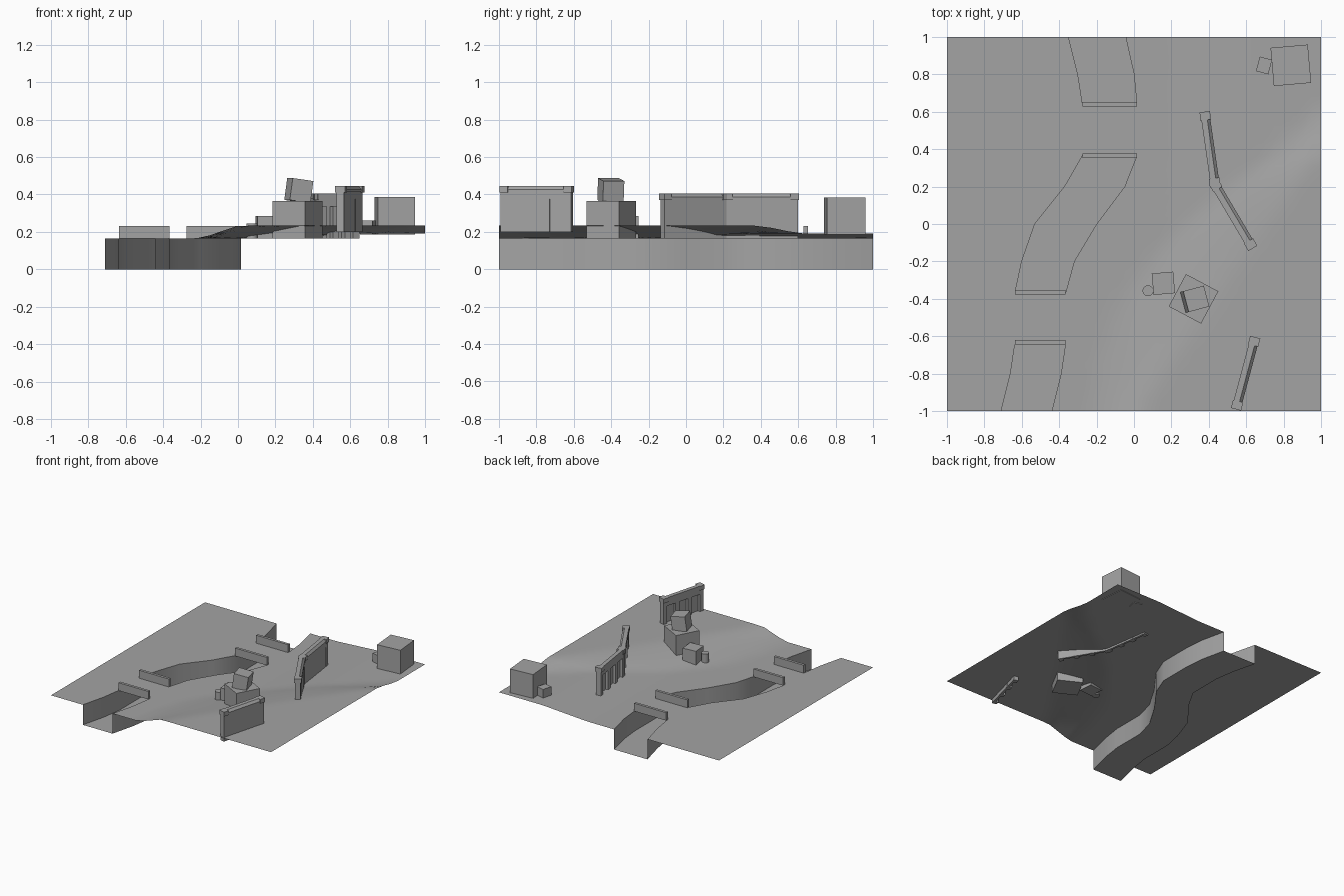
import bpy, bmesh, math
from mathutils import Matrix, Vector

if "Cube" in bpy.data.objects:
    bpy.data.objects.remove(bpy.data.objects["Cube"])

stone = bpy.data.materials.new("plain grey stone")
stone.use_nodes = True
GREY = (0.37, 0.37, 0.37, 1)
stone.diffuse_color = GREY
stone.node_tree.nodes["Principled BSDF"].inputs["Base Color"].default_value = GREY

GROUND = 0.165


def finish(bm, name, smooth=False):
    mesh = bpy.data.meshes.new(name)
    bm.to_mesh(mesh)
    bm.free()
    mesh.materials.append(stone)
    obj = bpy.data.objects.new(name, mesh)
    bpy.context.collection.objects.link(obj)
    if smooth:
        bpy.ops.object.select_all(action='DESELECT')
        bpy.context.view_layer.objects.active = obj
        obj.select_set(True)
        bpy.ops.object.shade_smooth_by_angle(angle=math.radians(30))
    return obj


def add_box(bm, size, centre, frame=Matrix()):
    place = frame @ Matrix.Translation(centre) @ Matrix.Diagonal((*size, 1))
    bmesh.ops.create_cube(bm, size=1, matrix=place)


def block(name, x, y, width, depth, low, high, turn=0, tilt=0):
    bm = bmesh.new()
    frame = (Matrix.Translation((x, y, (low + high) / 2))
             @ Matrix.Rotation(math.radians(turn), 4, 'Z')
             @ Matrix.Rotation(math.radians(tilt), 4, 'Y'))
    add_box(bm, (width, depth, high - low), (0, 0, 0), frame)
    return finish(bm, name)


# Canal banks: y, left bank x, right bank x
BANKS = [(-1, -.71, -.44), (-.8, -.66, -.39), (-.632, -.635, -.365),
         (-.365, -.635, -.365), (-.2, -.6, -.32), (0, -.53, -.2),
         (.2, -.37, -.05), (.365, -.275, .015), (.64, -.275, .015),
         (.8, -.3, 0), (1, -.35, -.045)]


def height(x, y):
    """Raised corner plateau that slopes down to the canal side."""
    s = (y + 1) / 1.4
    slope = max(0.15, 0.2 + 1.1 * s * (1 - s))
    base = GROUND + 0.025 * min(1, max(0, (x - 0.2) / 0.4))
    t = min(1, max(0, 1 - (s - x) / slope))
    return base + (0.233 - base) * t


# Split each stretch of bank so the slope has enough rows
rows = []
for a, b in zip(BANKS, BANKS[1:]):
    for k in range(3):
        rows.append(tuple(p + (q - p) * k / 3 for p, q in zip(a, b)))
rows.append(BANKS[-1])


def on_bridge(y):
    return -.64 < y < -.37 or .36 < y < .63


# Ground sheet with the bridge decks
STEPS = 20
bm = bmesh.new()
grid = []
for y, left, right in rows:
    xs = [-1, left] + [right + (1 - right) * k / STEPS for k in range(STEPS + 1)]
    grid.append([bm.verts.new((x, y, height(x, y))) for x in xs])
for i in range(len(rows) - 1):
    lower, upper = grid[i], grid[i + 1]
    for j in range(len(lower) - 1):
        if j != 1 or on_bridge(rows[i][0]):
            bm.faces.new((lower[j], lower[j + 1], upper[j + 1], upper[j]))
finish(bm, "ground", True)

# Canal bed and walls
bm = bmesh.new()
sections = []
for y, left, right in BANKS:
    ring = ((left, GROUND), (left, 0), (right, 0), (right, GROUND))
    sections.append([bm.verts.new((x, y, z)) for x, z in ring])
for a, b in zip(sections, sections[1:]):
    for j in range(3):
        bm.faces.new((a[j], a[j + 1], b[j + 1], b[j]))
finish(bm, "canal", True)

# Bridge parapets
for i, name in ((2, "front_bridge_outer"), (3, "front_bridge_inner"),
                (7, "back_bridge_inner"), (8, "back_bridge_outer")):
    y, left, right = BANKS[i]
    block(name + "_parapet", (left + right) / 2, y, right - left, 0.022,
          GROUND, 0.23)

# Blocks standing on the ground
block("corner_house", .838, .848, .2, .205, .185, .385, 5)
block("corner_crate", .695, .847, .068, .08, .185, .26, -15)
block("middle_house", .318, -.4, .196, .196, GROUND, .365, -28)
block("middle_house_top", .325, -.402, .115, .115, .362, .48, 15, 8)
block("small_house", .157, -.317, .115, .115, GROUND, .285, 5)

bm = bmesh.new()
bmesh.ops.create_cone(bm, cap_ends=True, segments=24, radius1=.029, radius2=.029,
                      depth=.08, matrix=Matrix.Translation((.075, -.357, .205)))
finish(bm, "barrel", True)


def ruined_wall(name, start, end, low, top):
    """Panel with pilasters on its inner side, a coping and end caps."""
    a, b = Vector(start), Vector(end)
    run = b - a
    length = run.length
    frame = (Matrix.Translation((a.x, a.y, 0))
             @ Matrix.Rotation(math.atan2(run.y, run.x), 4, 'Z'))
    bm = bmesh.new()
    tall = top - low - 0.02
    middle = low + tall / 2
    # Local +y is the inner side
    add_box(bm, (length - .02, .018, tall), (length / 2, -.01, middle), frame)
    for k in range(4):
        x = .022 + (length - .044) * k / 3
        add_box(bm, (.035, .04, tall), (x, 0, middle), frame)
    add_box(bm, (length - .02, .04, .05), (length / 2, 0, top - .045), frame)
    for x in (.0225, length - .0225):
        add_box(bm, (.045, .056, .035), (x, 0, top - .0175), frame)
    # Coping with one sloping side
    profile = ((-.024, -.03), (-.024, -.018), (-.008, 0), (.024, 0), (.024, -.03))
    ends = [[bm.verts.new(frame @ Vector((x, y, top + z))) for y, z in profile]
            for x in (.03, length - .03)]
    bm.faces.new(ends[0])
    bm.faces.new(ends[1][::-1])
    for j in range(5):
        k = (j + 1) % 5
        bm.faces.new((ends[0][k], ends[0][j], ends[1][j], ends[1][k]))
    bmesh.ops.recalc_face_normals(bm, faces=bm.faces)
    finish(bm, name)


ruined_wall("front_wall", (.545, -.99), (.648, -.605), .2, .445)
ruined_wall("back_wall_front_part", (.635, -.13), (.425, .225), GROUND, .405)
ruined_wall("back_wall_rear_part", (.435, .2), (.378, .6), GROUND, .405)
